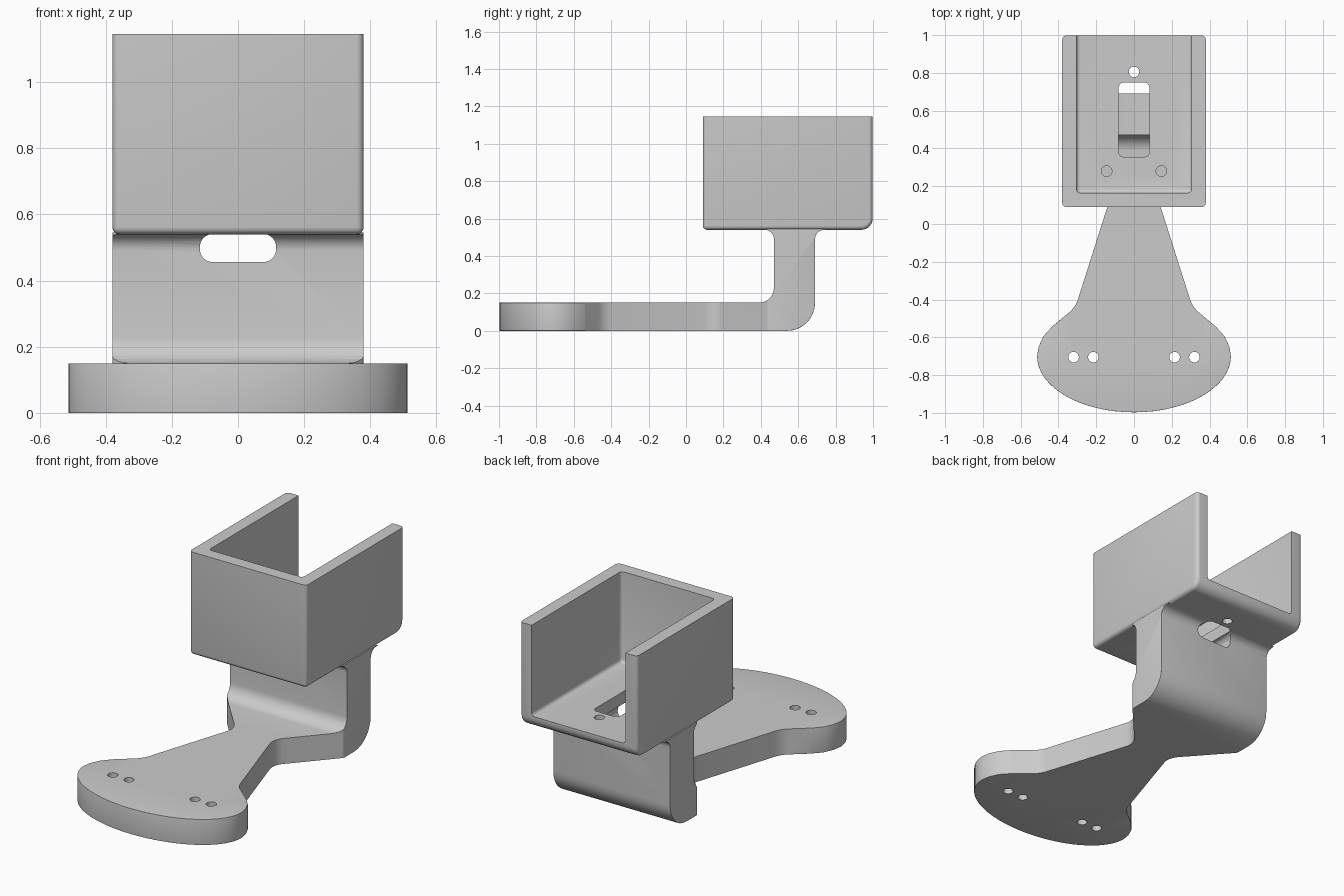
import bpy, bmesh, math
from mathutils import Vector, Matrix

if "Cube" in bpy.data.objects:
    bpy.data.objects.remove(bpy.data.objects["Cube"])

grey = bpy.data.materials.new("plain grey")
grey.use_nodes = True
grey.diffuse_color = (0.6, 0.6, 0.6, 1)
grey.node_tree.nodes["Principled BSDF"].inputs["Base Color"].default_value = grey.diffuse_color

TRAY_X, TRAY_BOTTOM, TRAY_TOP = 0.38, 0.54, 1.145
PLATE = 0.15


def rounded(points, steps=8):
    """Polygon with arcs of radius r at corners (a, b, r)."""
    out = []
    for i, (a, b, r) in enumerate(points):
        p = Vector((a, b, 0))
        if r == 0:
            out.append(p)
            continue
        u = (Vector((*points[i - 1][:2], 0)) - p).normalized()
        v = (Vector((*points[(i + 1) % len(points)][:2], 0)) - p).normalized()
        half = u.angle(v) / 2
        c = p + (u + v).normalized() * r / math.sin(half)
        start = (p + u * r / math.tan(half) - c).normalized()
        end = (p + v * r / math.tan(half) - c).normalized()
        out += [c + start.lerp(end, 0).slerp(end, k / steps).normalized() * r
                for k in range(steps + 1)]
    return out


def prism(points, low, high, axis="z"):
    """Extrude an outline: (x, y) along z, (y, z) along x, or (x, z) along y."""
    place = {"z": lambda p, h: (p.x, p.y, h),
             "x": lambda p, h: (h, p.x, p.y),
             "y": lambda p, h: (p.x, h, p.y)}[axis]
    bm = bmesh.new()
    rings = [[bm.verts.new(place(p, h)) for p in points] for h in (low, high)]
    for ring in rings:
        bm.faces.new(ring)
    for i in range(len(points)):
        bm.faces.new((rings[0][i - 1], rings[0][i], rings[1][i], rings[1][i - 1]))
    bmesh.ops.recalc_face_normals(bm, faces=bm.faces)
    return bm


def box(x, y0, y1, z0, z1):
    return prism([Vector(p + (0,)) for p in ((-x, y0), (x, y0), (x, y1), (-x, y1))], z0, z1)


def bevel(bm, width, keep, segments=4):
    """Round sharp edges whose two ends satisfy the rule."""
    edges = [e for e in bm.edges if e.calc_face_angle(0) > math.radians(55)
             and keep(e.verts[0].co, e.verts[1].co)]
    bmesh.ops.bevel(bm, geom=edges, offset=width, segments=segments, profile=0.5,
                    affect="EDGES", clamp_overlap=True)


def make(name, bm):
    mesh = bpy.data.meshes.new(name)
    bm.to_mesh(mesh)
    bm.free()
    mesh.materials.append(grey)
    obj = bpy.data.objects.new(name, mesh)
    bpy.context.collection.objects.link(obj)
    return obj


def combine(obj, bm, operation="DIFFERENCE"):
    """Apply a boolean with a temporary cutter."""
    cutter = make("cutter", bm)
    cutter.hide_render = True
    mod = obj.modifiers.new("cut", "BOOLEAN")
    mod.object, mod.operation, mod.solver = cutter, operation, "EXACT"
    bpy.context.view_layer.objects.active = obj
    bpy.ops.object.modifier_apply(modifier=mod.name)
    bpy.data.objects.remove(cutter)


def hole(x, y, z0, z1, r=0.028):
    bm = bmesh.new()
    bmesh.ops.create_cone(bm, cap_ends=True, segments=24, radius1=r, radius2=r, depth=z1 - z0,
                          matrix=Matrix.Translation((x, y, (z0 + z1) / 2)))
    return bm


# Plan outline: wide foot, narrow waist, full-width stem
side = [(0.38, 0.76, 0), (0.38, 0.44, 0.03), (0.122, 0.15, 0.1), (0.31, -0.44, 0.15),
        (0.43, -0.54, 0.05), (0.48, -0.595, 0), (0.505, -0.65, 0)]
ellipse = [(0.513 * math.cos(a), -0.7 - 0.297 * math.sin(a), 0)
           for a in (math.pi * k / 32 for k in range(33))]
mirrored = [(-x, y, r) for x, y, r in reversed(side)]
arm = make("foot_and_stem", prism(rounded(side + ellipse + mirrored), -0.1, 0.545))

# Side profile: flat plate turning up into the stem
profile = [(-1.1, 0, 0), (0.69, 0, 0.15), (0.69, TRAY_BOTTOM, 0.05), (0.75, TRAY_BOTTOM, 0),
           (0.75, 0.6, 0), (0.4, 0.6, 0), (0.4, TRAY_BOTTOM, 0), (0.47, TRAY_BOTTOM, 0.05),
           (0.47, PLATE, 0.08), (-1.1, PLATE, 0)]
combine(arm, prism(rounded(profile), -0.7, 0.7, "x"), "INTERSECT")

# Rounded rim of the foot and rounded back edges of the stem
bm = bmesh.new()
bm.from_mesh(arm.data)
bmesh.ops.remove_doubles(bm, verts=bm.verts, dist=0.0005)
bevel(bm, 0.03, lambda a, b: max(a.y, b.y) < -0.5 and abs(a.z - b.z) < 0.01)
bevel(bm, 0.018, lambda a, b: min(a.y, b.y) > 0.52 and max(a.z, b.z) < 0.5)
bm.to_mesh(arm.data)
bm.free()

# Open-backed tray
bm = box(TRAY_X, 0.09, 0.998, TRAY_BOTTOM, TRAY_TOP)
bevel(bm, 0.06, lambda a, b: min(a.y, b.y) > 0.9 and max(a.z, b.z) < 0.6, 6)
bevel(bm, 0.022, lambda a, b: min(a.z, b.z) < TRAY_TOP - 0.01)
tray = make("tray", bm)
bm = box(0.305, 0.165, 1.2, 0.612, 1.4)
bevel(bm, 0.02, lambda a, b: min(a.y, b.y) < 1.1 and min(a.z, b.z) < 1.3)
combine(tray, bm)

# Strap slot across the stem and through the tray floor
strap = [(sx * 0.115, z, 0.038) for sx, z in ((-1, 0.456), (1, 0.456), (1, 0.5405), (-1, 0.5405))]
combine(arm, prism(rounded(strap), 0.3, 0.9, "y"))
slot = [(-0.082, 0.355, 0.03), (0.082, 0.355, 0.03), (0.082, 0.75, 0.03), (-0.082, 0.75, 0.03)]
for part in (arm, tray):
    combine(part, prism(rounded(slot), 0.5, 0.7))

# Screw holes
for x, y in ((0, 0.805), (-0.145, 0.28), (0.145, 0.28)):
    combine(tray, hole(x, y, 0.5, 0.7))
for x in (-0.32, -0.215, 0.215, 0.32):
    combine(arm, hole(x, -0.705, -0.1, 0.3))

for part in (arm, tray):
    bpy.ops.object.select_all(action="DESELECT")
    part.select_set(True)
    bpy.context.view_layer.objects.active = part
    bpy.ops.object.shade_smooth_by_angle(angle=math.radians(35))
